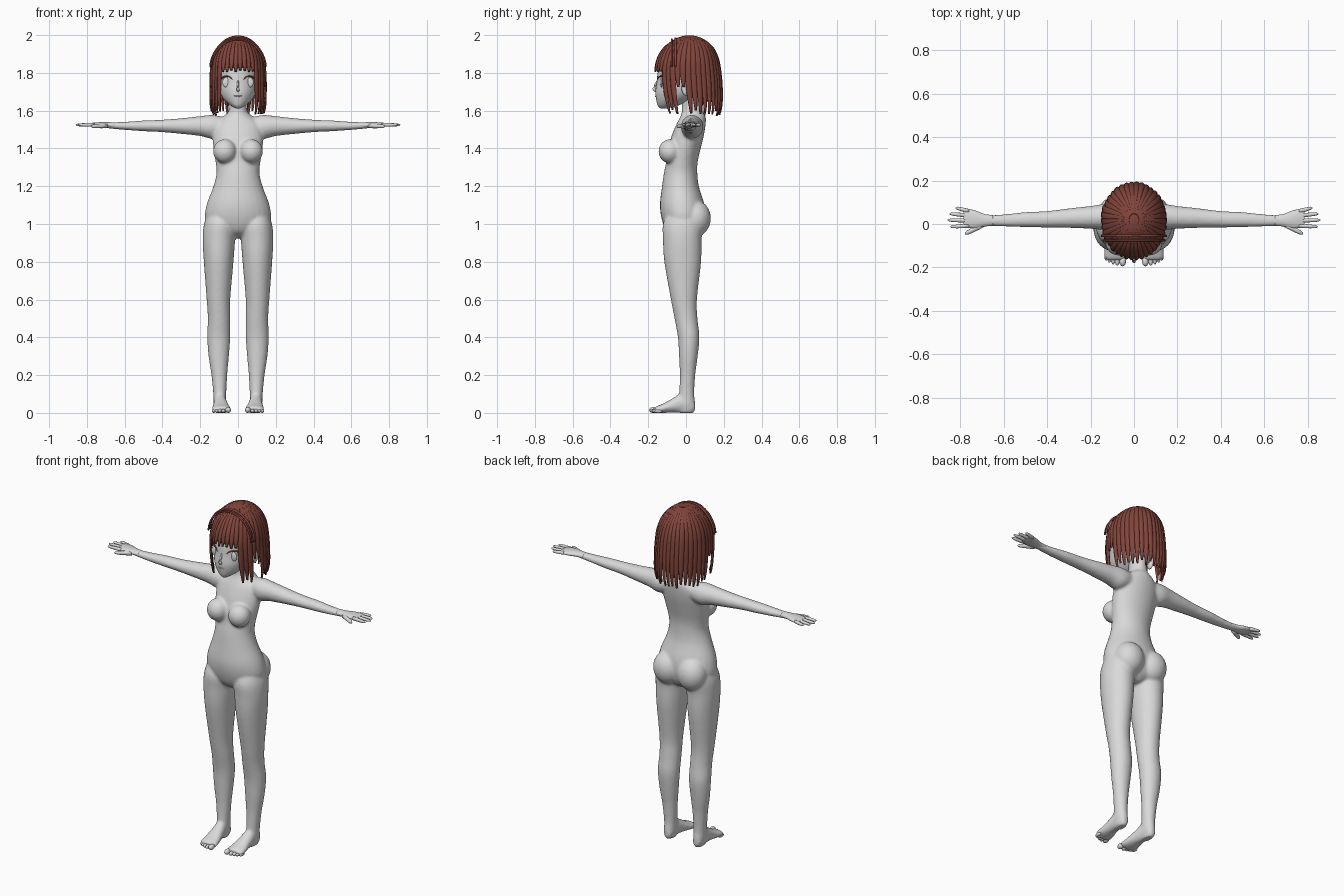
import bpy, bmesh, math, random
from mathutils import Vector, Matrix

if "Cube" in bpy.data.objects:
    bpy.data.objects.remove(bpy.data.objects["Cube"])

random.seed(4)


def material(name, col):
    m = bpy.data.materials.new(name)
    m.diffuse_color = (*col, 1)
    m.use_nodes = True
    m.node_tree.nodes["Principled BSDF"].inputs["Base Color"].default_value = m.diffuse_color
    return m


GREY = material("plain grey", (0.70, 0.70, 0.70))
BROWN = material("red brown", (0.22, 0.058, 0.043))


def finish(name, bm, mat):
    bmesh.ops.recalc_face_normals(bm, faces=bm.faces)
    for f in bm.faces:
        f.smooth = True
    me = bpy.data.meshes.new(name)
    bm.to_mesh(me)
    bm.free()
    me.materials.append(mat)
    ob = bpy.data.objects.new(name, me)
    bpy.context.collection.objects.link(ob)
    return ob


def spline(rows, n=5):
    """Catmull-Rom resampling of profile rows."""
    out = []
    for i in range(len(rows) - 1):
        p0, p1, p2, p3 = (rows[min(max(i + k, 0), len(rows) - 1)] for k in (-1, 0, 1, 2))
        for j in range(n):
            t = j / n
            out.append(tuple(b + 0.5 * t * (c - a + t * (2*a - 5*b + 4*c - d + t * (3*(b - c) + d - a)))
                             for a, b, c, d in zip(p0, p1, p2, p3)))
    return out + [rows[-1]]


def skin_rings(bm, rings):
    vs = [[bm.verts.new(p) for p in r] for r in rings]
    n = len(vs[0])
    for a, b in zip(vs, vs[1:]):
        for i in range(n):
            bm.faces.new((a[i], a[(i + 1) % n], b[(i + 1) % n], b[i]))
    bm.faces.new(vs[0])
    bm.faces.new(vs[-1][::-1])


def loft(bm, rows, axis, side=1, n=28):
    """Elliptic sections: (position, a_min, a_max, b_min, b_max) along an axis."""
    rings = []
    for t, a0, a1, b0, b1 in spline(rows):
        ring = []
        for i in range(n):
            w = 2 * math.pi * i / n
            a = (a0 + a1) / 2 + (a1 - a0) / 2 * math.cos(w)
            b = (b0 + b1) / 2 + (b1 - b0) / 2 * math.sin(w)
            x, y, z = {'x': (t, a, b), 'y': (a, t, b), 'z': (a, b, t)}[axis]
            ring.append((x * side, y, z))
        rings.append(ring)
    skin_rings(bm, rings)


def sym(rows):
    return [(z, -w, w, f, b) for z, w, f, b in rows]


def ball(bm, c, r):
    bmesh.ops.create_uvsphere(bm, u_segments=24, v_segments=14, radius=1,
                              matrix=Matrix.Translation(c) @ Matrix.Diagonal((*r, 1)))


def tube(bm, pts, radii, n=10):
    pts = [Vector(p) for p in pts]
    rings = []
    for i, p in enumerate(pts):
        d = (pts[min(i + 1, len(pts) - 1)] - pts[max(i - 1, 0)]).normalized()
        u = d.cross(Vector((0.1, 0.2, 1))).normalized()
        v = d.cross(u)
        rings.append([p + radii[i] * (u * math.cos(k * 2 * math.pi / n) + v * math.sin(k * 2 * math.pi / n))
                      for k in range(n)])
    skin_rings(bm, rings)


def finger(bm, a, b, r):
    a, b = Vector(a), Vector(b)
    tube(bm, [a.lerp(b, t) for t in (0, .3, .6, .85, .95, 1)],
         [r, r, r * .9, r * .75, r * .5, r * .15])


# Body: overlapping volumes fused into one skin
bm = bmesh.new()
loft(bm, sym([(.925, .03, -.05, .04), (.96, .12, -.10, .08), (1.02, .172, -.127, .10),
              (1.1, .167, -.138, .098), (1.2, .13, -.127, .068), (1.27, .114, -.117, .06),
              (1.33, .119, -.105, .062), (1.4, .13, -.095, .078), (1.47, .135, -.075, .095),
              (1.53, .125, -.05, .104), (1.568, .08, -.03, .104), (1.6, .049, -.022, .088),
              (1.69, .045, -.025, .08)]), 'z')
LEG = [(1.07, .04, .155, -.09, .07), (1.0, .012, .18, -.122, .09), (.92, .015, .187, -.122, .083),
       (.8, .024, .181, -.115, .08), (.6, .041, .166, -.08, .058), (.5, .041, .16, -.061, .061),
       (.4, .041, .163, -.043, .071), (.3, .048, .156, -.037, .062), (.2, .057, .141, -.033, .049),
       (.1, .062, .131, -.037, .044), (.04, .064, .128, -.045, .05), (.0, .072, .118, -.035, .04)]
FOOT = [(.048, .08, .11, .01, .05), (.03, .068, .122, -.001, .08), (-.02, .062, .128, .0, .105),
        (-.07, .052, .131, .002, .078), (-.12, .04, .138, -.001, .05), (-.155, .036, .138, -.001, .036),
        (-.167, .05, .12, .008, .027)]
ARM = [(.05, -.005, .08, 1.49, 1.56), (.13, -.026, .092, 1.452, 1.577), (.2, -.022, .083, 1.466, 1.571),
       (.3, -.018, .072, 1.477, 1.56), (.4, -.016, .06, 1.486, 1.552), (.5, -.015, .055, 1.491, 1.548),
       (.6, -.012, .045, 1.498, 1.541), (.69, -.008, .04, 1.506, 1.538)]
for s in (1, -1):
    loft(bm, LEG, 'z', s)
    loft(bm, FOOT, 'y', s)
    loft(bm, ARM, 'x', s)
    ball(bm, (s * .07, -.085, 1.385), (.062, .061, .064))
    ball(bm, (s * .078, .052, 1.03), (.085, .08, .095))
body = finish("body", bm, GREY)
rm = body.modifiers.new("fuse", 'REMESH')
rm.mode = 'VOXEL'
rm.voxel_size = .0075
rm.use_smooth_shade = True
sm = body.modifiers.new("soften", 'SMOOTH')
sm.factor = .5
sm.iterations = 8

# Hands and toes
for s, side in ((1, "left"), (-1, "right")):
    bm = bmesh.new()
    loft(bm, [(.65, -.008, .041, 1.507, 1.538), (.69, -.012, .046, 1.508, 1.539),
              (.73, -.02, .062, 1.51, 1.539), (.77, -.016, .069, 1.514, 1.536),
              (.785, -.008, .062, 1.518, 1.532)], 'x', s)
    for y0, x1, y1 in ((-.008, .846, -.013), (.016, .859, .018), (.039, .85, .047), (.059, .822, .075)):
        finger(bm, (s * .76, y0, 1.525), (s * x1, y1, 1.525), .0098)
    finger(bm, (s * .695, -.002, 1.52), (s * .778, -.046, 1.517), .0125)
    finish(side + "_hand", bm, GREY)
    bm = bmesh.new()
    for x, y, r in ((.052, -.195, .0155), (.077, -.192, .011), (.096, -.186, .0105),
                    (.113, -.178, .010), (.128, -.168, .0095)):
        ball(bm, (s * x, y + .022, r), (r * .95, .022, r))
    finish(side + "_toes", bm, GREY)

# Head with nose, ears, lips and eyes
HEAD = [(1.612, .012, -.135, -.10), (1.628, .04, -.15, -.04), (1.66, .075, -.158, .03),
        (1.70, .097, -.162, .09), (1.75, .108, -.155, .13), (1.80, .115, -.15, .15),
        (1.86, .118, -.135, .155), (1.92, .095, -.09, .12), (1.955, .045, -.04, .07)]


def at(rows, z):
    """Section (half width, middle y, half depth) of a profile at a height."""
    for a, b in zip(rows, rows[1:]):
        if min(a[0], b[0]) <= z <= max(a[0], b[0]):
            t = (z - a[0]) / (b[0] - a[0])
            w, f, k = (p + (q - p) * t for p, q in zip(a[1:], b[1:]))
            return w, (f + k) / 2, (k - f) / 2
    return rows[-1][1], (rows[-1][2] + rows[-1][3]) / 2, (rows[-1][3] - rows[-1][2]) / 2


HEAD_FINE = spline(HEAD)


def on_face(x, z, out=0.0):
    w, m, h = at(HEAD_FINE, z)
    return (x, m - h * math.sqrt(max(0, 1 - (x / w) ** 2)) - out, z)


bm = bmesh.new()
loft(bm, sym(HEAD), 'z', n=40)
tube(bm, [(0, -.152, 1.76), (0, -.162, 1.735), (0, -.171, 1.717), (0, -.164, 1.707), (0, -.155, 1.70)],
     [.003, .007, .009, .008, .003])
tube(bm, [on_face(x, 1.675 + abs(x) * .15) for x in (-.02, -.01, 0, .01, .02)],
     [.001, .003, .004, .003, .001])
for s in (1, -1):
    ball(bm, (s * .112, .0, 1.72), (.013, .024, .04))
    ball(bm, on_face(s * .06, 1.75, -.002), (.023, .008, .027))
finish("head", bm, GREY)

# Eyelashes
bm = bmesh.new()
for s in (1, -1):
    tube(bm, [on_face(s * x, z, .003) for x, z in
              ((.03, 1.765), (.042, 1.778), (.06, 1.784), (.078, 1.779), (.09, 1.765), (.095, 1.755))],
         [.001, .003, .004, .0045, .004, .001])
finish("eyelashes", bm, BROWN)

# Hair cap over the skull
HAIR = [(1.998, .012, .0, .035), (1.99, .045, -.035, .07), (1.97, .08, -.075, .11),
        (1.93, .116, -.122, .15), (1.87, .14, -.152, .175), (1.80, .147, -.163, .185),
        (1.70, .148, -.155, .191), (1.62, .145, -.138, .188), (1.56, .13, -.115, .172)]
HAIR_FINE = spline(HAIR)
bm = bmesh.new()
loft(bm, sym([(z, w * .97, f * .97, b * .97) for z, w, f, b in HAIR[:5]]
             + [(1.825, .142, -.157, .177)]), 'z', n=40)
finish("hair_cap", bm, BROWN)


def strand_end(deg):
    if deg < 42:
        return 1.805 + random.uniform(-.008, .008)
    if deg < 66:
        return 1.592 + random.uniform(-.01, .015)
    if deg < 88:
        return 1.725
    return 1.582 + random.uniform(-.012, .02)


# Hair strands: tapered curved sheets hanging from the crown
bm = bmesh.new()
COUNT, STEPS = 38, 22
for k in range(COUNT):
    mid = (k + .5) * 360 / COUNT - 180
    end = strand_end(abs(mid))
    lift = random.uniform(0, .025)
    grid = []
    for j in range(STEPS + 1):
        s = j / STEPS
        z = 1.996 + (end - 1.996) * s ** 1.3
        w, m, h = at(HAIR_FINE, z)
        half = 5.4 * (1 - .6 * max(0, (s - .7) / .3) ** 2)
        row = []
        for i in range(7):
            u = i / 3 - 1
            a = math.radians(mid + half * u)
            f = .985 + (.035 * (1 - u * u) + lift) * min(1, s * 1.5)
            row.append(bm.verts.new((w * f * math.sin(a), m - h * f * math.cos(a), z)))
        grid.append(row)
    for a, b in zip(grid, grid[1:]):
        for i in range(6):
            bm.faces.new((a[i], b[i], b[i + 1], a[i + 1]))
hair = finish("hair_strands", bm, BROWN)
so = hair.modifiers.new("thickness", 'SOLIDIFY')
so.thickness = .009
so.offset = -1

# Raised hair band across the crown
bm = bmesh.new()
for y, r in ((-.055, .006), (-.075, .005)):
    arc = [math.radians(p) for p in range(-85, 86, 5)]
    k = 1 if y > -.06 else .965
    tube(bm, [(.147 * k * math.sin(p), y, 1.82 + .163 * k * math.cos(p)) for p in arc], [r] * len(arc))
finish("hair_band", bm, BROWN)
